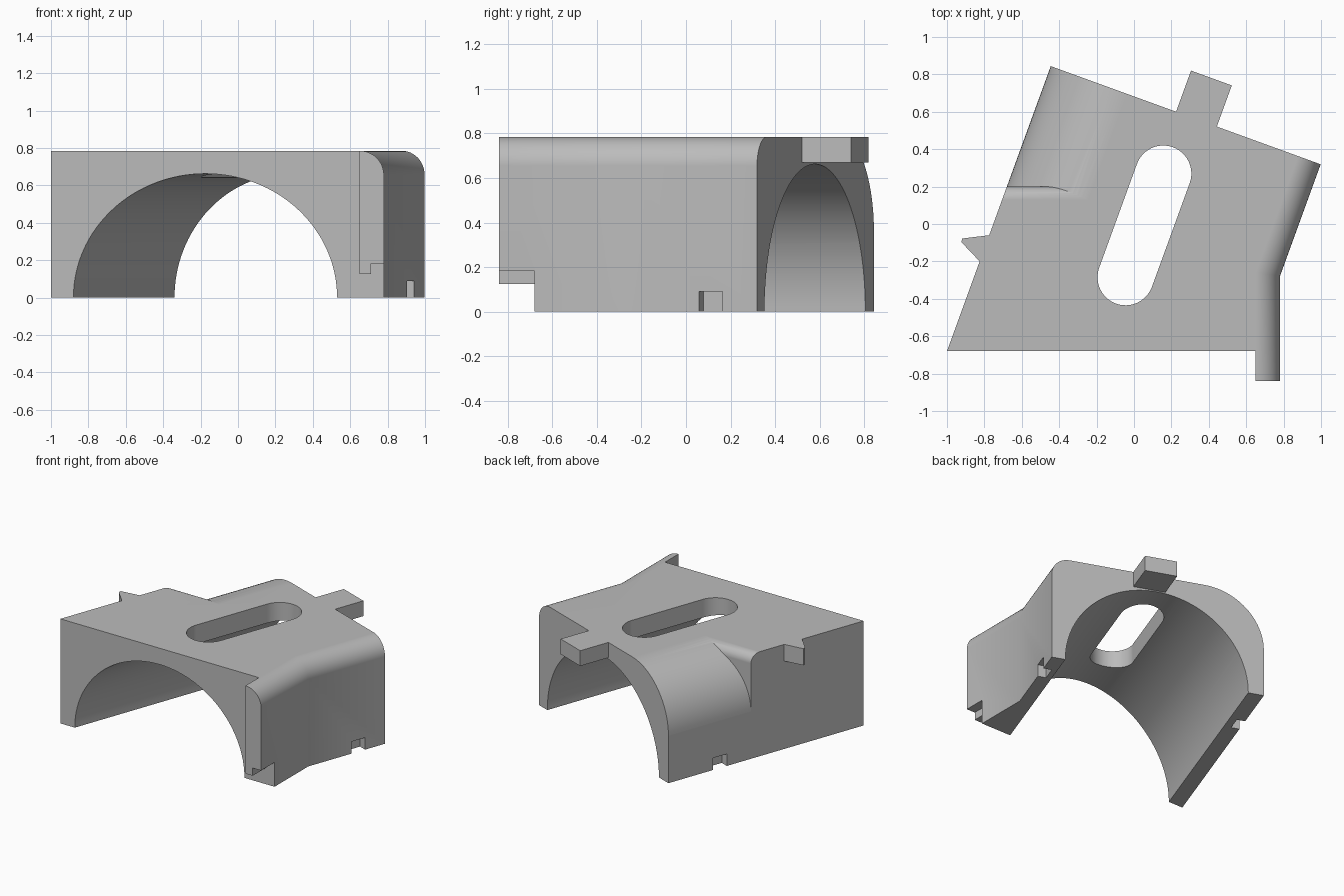
import bpy, bmesh, math
from mathutils import Vector

cube = bpy.data.objects.get("Cube")
if cube:
    bpy.data.objects.remove(cube, do_unlink=True)

ANGLE = math.radians(20)
C, S = math.cos(ANGLE), math.sin(ANGLE)
TOP = 0.785
LEFT_U = -C + S * 0.68            # outer wall across the skewed axis
RIGHT_U = C * 0.78 + S * 0.28
BACK_V = 0.641


def skew(u, v, z):
    """u runs across the bore, v along it."""
    return Vector((u * C + v * S, -u * S + v * C, z))


def plan(x, y, z):
    return Vector((x, y, z))


def skew_plan(u, v):
    return tuple(skew(u, v, 0)[:2])


def along_bore(u, z, v):
    return skew(u, v, z)


def along_x(y, z, x):
    return Vector((x, y, z))


def along_y(x, z, y):
    return Vector((x, y, z))


def arc(cx, cy, r, start, end, steps):
    angles = [math.radians(start + (end - start) * i / steps) for i in range(steps + 1)]
    return [(cx + r * math.cos(a), cy + r * math.sin(a)) for a in angles]


def prism(name, points, frame, low, high, round_edges=(), radius=0.0):
    """Extrude a profile; optionally round some edges of its high end."""
    bm = bmesh.new()
    lo = [bm.verts.new(frame(a, b, low)) for a, b in points]
    hi = [bm.verts.new(frame(a, b, high)) for a, b in points]
    n = len(points)
    bm.faces.new(lo)
    bm.faces.new(hi)
    for i in range(n):
        j = (i + 1) % n
        bm.faces.new((lo[i], lo[j], hi[j], hi[i]))
    bmesh.ops.recalc_face_normals(bm, faces=bm.faces[:])
    if round_edges:
        edges = [bm.edges.get((hi[i], hi[i + 1])) for i in round_edges]
        bmesh.ops.bevel(bm, geom=edges, offset=radius, offset_type='OFFSET',
                        segments=12, profile=0.5, affect='EDGES')
    mesh = bpy.data.meshes.new(name)
    bm.to_mesh(mesh)
    bm.free()
    obj = bpy.data.objects.new(name, mesh)
    bpy.context.collection.objects.link(obj)
    return obj


def apply(obj, mod):
    bpy.ops.object.select_all(action='DESELECT')
    bpy.context.view_layer.objects.active = obj
    obj.select_set(True)
    bpy.ops.object.modifier_apply(modifier=mod.name)


def combine(obj, other, operation):
    mod = obj.modifiers.new("join", 'BOOLEAN')
    mod.object, mod.operation, mod.solver = other, operation, 'EXACT'
    apply(obj, mod)
    bpy.data.objects.remove(other, do_unlink=True)


# Main block with the front lip, rounded along its bent side wall
outline = [(-1, -0.68), (0.65, -0.68), (0.65, -0.84), (0.78, -0.84), (0.78, -0.28),
           skew_plan(RIGHT_U, BACK_V), skew_plan(LEFT_U, BACK_V)]
body = prism("saddle_bracket", outline, plan, 0, TOP, (3, 4), 0.13)

# Stepped underside of the front lip
lip = [(0.6, -0.1), (0.9, -0.1), (0.9, 0.183), (0.71, 0.183), (0.71, 0.125), (0.6, 0.125)]
combine(body, prism("lip_cutter", lip, along_y, -0.95, -0.68), 'DIFFERENCE')

# Large rounded shoulder, ending at a softened step
R, r = 0.43, 0.07
shoulder = arc(LEFT_U + R, TOP - R, R, 180, 90, 24)
shoulder += [(LEFT_U + R, 0.95), (-0.95, 0.95), (-0.95, TOP - R)]
step = arc(0.13, TOP - r, r, 90, 0, 12) + [(0.2, -0.1), (1.2, -0.1), (1.2, 0.9), (0.13, 0.9)]
cutter = prism("shoulder_cutter", shoulder, along_bore, -1.0, 1.2)
combine(cutter, prism("step_cutter", step, along_x, -1.5, 0.6), 'INTERSECT')
combine(body, cutter, 'DIFFERENCE')

# Back tab and pointed side tab
back = [skew_plan(u, v) for u, v in
        ((0.006, 0.55), (0.238, 0.55), (0.238, 0.875), (0.006, 0.875))]
combine(body, prism("back_tab", back, plan, 0.67, TOP), 'UNION')
side = [(-0.7, -0.05), (-0.775, -0.06), (-0.92, -0.078), (-0.922, -0.098),
        (-0.825, -0.2), (-0.7, -0.25)]
combine(body, prism("side_tab", side, plan, 0.66, TOP), 'UNION')

# Skewed half-round bore
bore = arc(0.068, 0, 0.6625, 180, 0, 64)
bore += [(0.7305, -0.2), (-0.5945, -0.2)]
combine(body, prism("bore_cutter", bore, along_bore, -1.5, 1.5), 'DIFFERENCE')

# Long slot through the roof
slot = arc(0.055, 0.307, 0.15, 0, 180, 24) + arc(0.055, -0.283, 0.15, 180, 360, 24)
slot = [skew_plan(u, v) for u, v in slot]
combine(body, prism("slot_cutter", slot, plan, 0.3, 1), 'DIFFERENCE')

# Foot notches on both outer walls
for wall, sign, v0 in ((LEFT_U, -1, 0.156), (RIGHT_U, 1, 0.363)):
    a, b = wall - sign * 0.06, wall + sign * 0.1
    notch = [skew_plan(u, v) for u, v in
             ((a, v0), (b, v0), (b, v0 + 0.113), (a, v0 + 0.113))]
    combine(body, prism("notch_cutter", notch, plan, -0.1, 0.09), 'DIFFERENCE')

# Single grey finish
grey = bpy.data.materials.new("plain_grey")
grey.use_nodes = True
colour = (0.5, 0.5, 0.5, 1)
grey.diffuse_color = colour
grey.node_tree.nodes["Principled BSDF"].inputs["Base Color"].default_value = colour
body.data.materials.clear()
body.data.materials.append(grey)
for face in body.data.polygons:
    face.material_index = 0

# Smooth the curves and keep the flats flat
bpy.ops.object.select_all(action='DESELECT')
bpy.context.view_layer.objects.active = body
body.select_set(True)
bpy.ops.object.shade_smooth_by_angle(angle=math.radians(25))
weighted = body.modifiers.new("flat_faces", 'WEIGHTED_NORMAL')
weighted.keep_sharp = True
